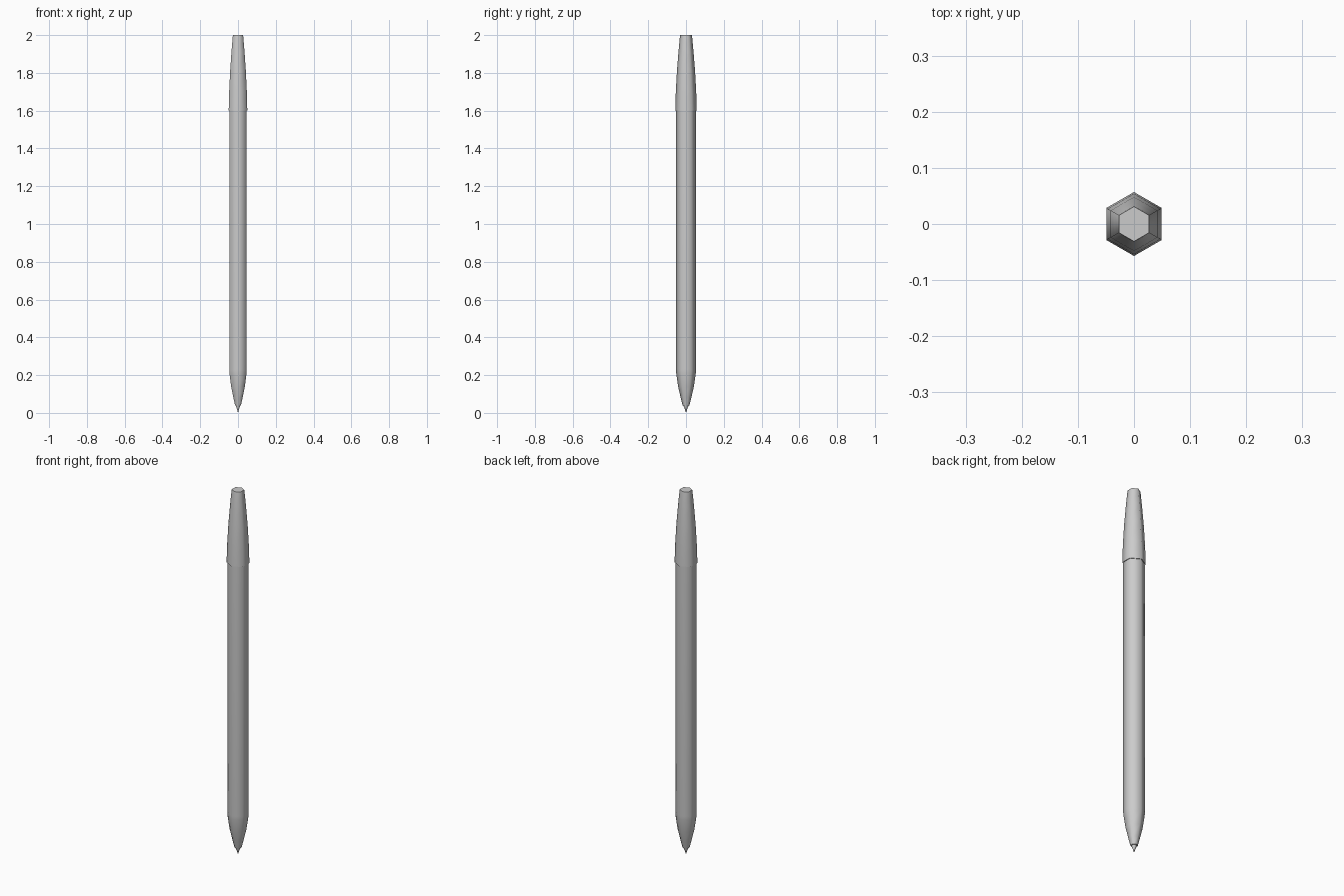
import bpy, bmesh, math

if "Cube" in bpy.data.objects:
    bpy.data.objects.remove(bpy.data.objects["Cube"])


def lathe(name, profile, sides=6):
    """Closed prism-like solid from (radius, z) rings; corners point along y."""
    bm = bmesh.new()
    rings = []
    for r, z in profile:
        if r == 0:
            rings.append([bm.verts.new((0, 0, z))] * sides)
            continue
        rings.append([bm.verts.new((r * math.cos(math.pi / 2 + math.tau * i / sides),
                                    r * math.sin(math.pi / 2 + math.tau * i / sides), z))
                      for i in range(sides)])
    for a, b in zip(rings, rings[1:]):
        for i in range(sides):
            j = (i + 1) % sides
            bm.faces.new(list(dict.fromkeys((a[i], a[j], b[j], b[i]))))
    for ring in (rings[0], rings[-1]):
        if len(set(ring)) > 1:
            bm.faces.new(ring)
    bmesh.ops.recalc_face_normals(bm, faces=bm.faces)
    mesh = bpy.data.meshes.new(name)
    bm.to_mesh(mesh)
    bm.free()
    obj = bpy.data.objects.new(name, mesh)
    bpy.context.collection.objects.link(obj)
    bpy.ops.object.select_all(action='DESELECT')
    obj.select_set(True)
    bpy.context.view_layer.objects.active = obj
    bpy.ops.object.shade_smooth_by_angle(angle=math.radians(65))
    return obj


# hexagonal barrel with its curved taper towards the point
lathe("barrel", [(0.018, 0.04), (0.028, 0.08), (0.042, 0.14),
                 (0.052, 0.21), (0.053, 0.23), (0.053, 1.62)])

# writing point
lathe("nib", [(0, 0), (0.006, 0.02), (0.012, 0.035), (0.014, 0.05)])

# tapered cap, slightly wider than the barrel
lathe("cap", [(0.057, 1.60), (0.054, 1.70), (0.048, 1.81),
              (0.040, 1.91), (0.033, 1.985), (0.031, 2.0)])
